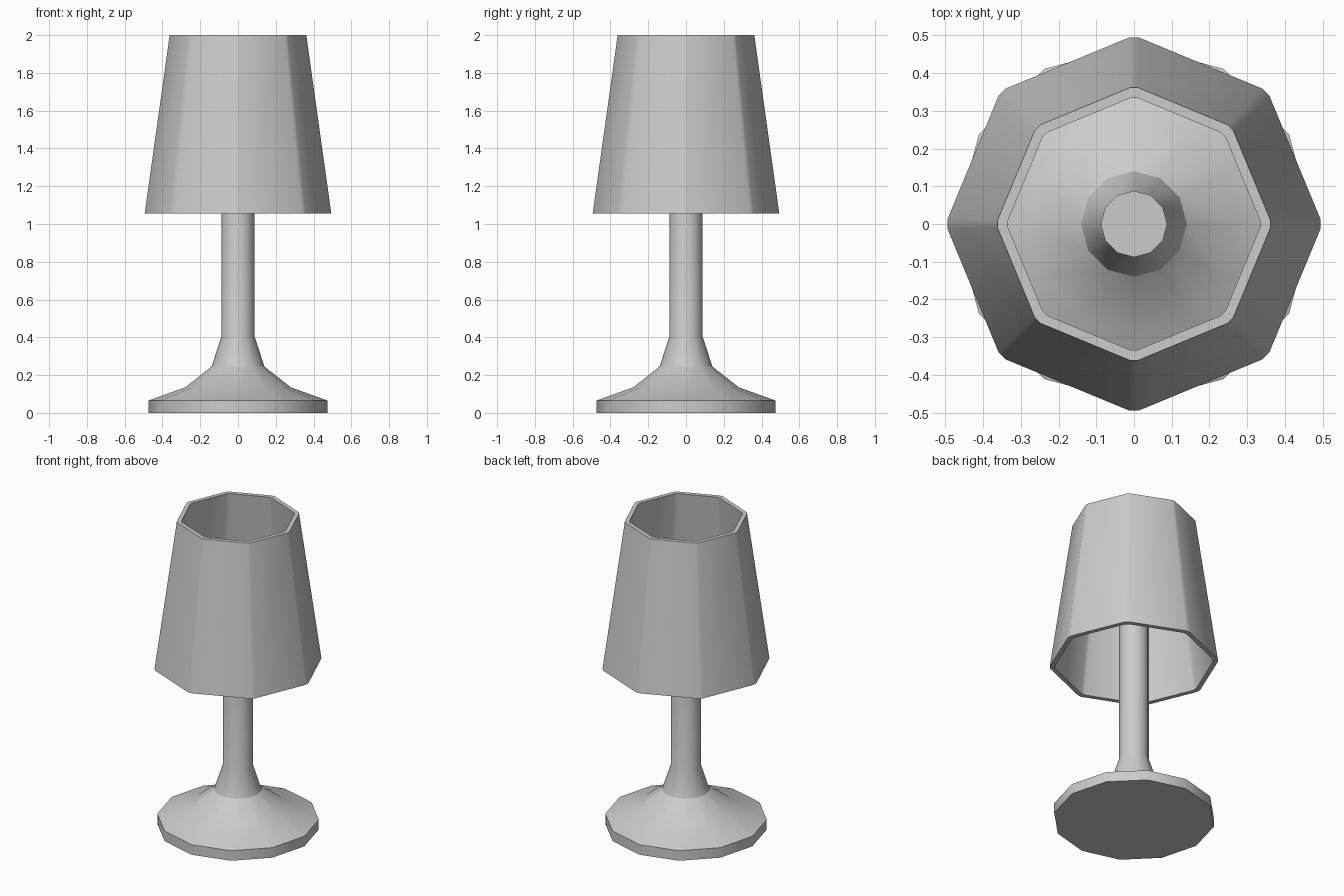
import bpy, bmesh
from math import cos, sin, tau, radians

if "Cube" in bpy.data.objects:
    bpy.data.objects.remove(bpy.data.objects["Cube"])


def ring(radius, z, sides, cut=0.0):
    """Regular polygon with a corner on +x; cut > 0 trims each corner."""
    pts = [(radius * cos(tau * i / sides), radius * sin(tau * i / sides)) for i in range(sides)]
    if not cut:
        return [(x, y, z) for x, y in pts]
    out = []
    for i, (x, y) in enumerate(pts):
        for nx, ny in (pts[i - 1], pts[(i + 1) % sides]):
            out.append((x + (nx - x) * cut, y + (ny - y) * cut, z))
    return out


def loft(name, profile, sides, cut=0.0, closed=False):
    """Skin a list of (radius, z) rings; closed joins last to first, else ends are capped."""
    bm = bmesh.new()
    loops = [[bm.verts.new(p) for p in ring(r, z, sides, cut)] for r, z in profile]
    pairs = list(zip(loops, loops[1:]))
    if closed:
        pairs.append((loops[-1], loops[0]))
    else:
        bm.faces.new(loops[0])
        bm.faces.new(loops[-1])
    for a, b in pairs:
        n = len(a)
        for i in range(n):
            bm.faces.new((a[i], a[(i + 1) % n], b[(i + 1) % n], b[i]))
    bmesh.ops.recalc_face_normals(bm, faces=bm.faces)
    mesh = bpy.data.meshes.new(name)
    bm.to_mesh(mesh)
    bm.free()
    obj = bpy.data.objects.new(name, mesh)
    bpy.context.collection.objects.link(obj)
    bpy.ops.object.select_all(action='DESELECT')
    obj.select_set(True)
    bpy.context.view_layer.objects.active = obj
    bpy.ops.object.shade_smooth_by_angle(angle=radians(31))
    return obj


# Foot, flared into the stem
loft("base_and_stem", [(0.475, 0), (0.475, 0.065), (0.28, 0.135), (0.14, 0.245),
                       (0.088, 0.405), (0.088, 1.5)], 12)

# Hollow tapered octagonal shade with trimmed corners
loft("shade", [(0.5, 1.055), (0.366, 2.0), (0.338, 2.0), (0.47, 1.055)], 8, cut=0.04, closed=True)
